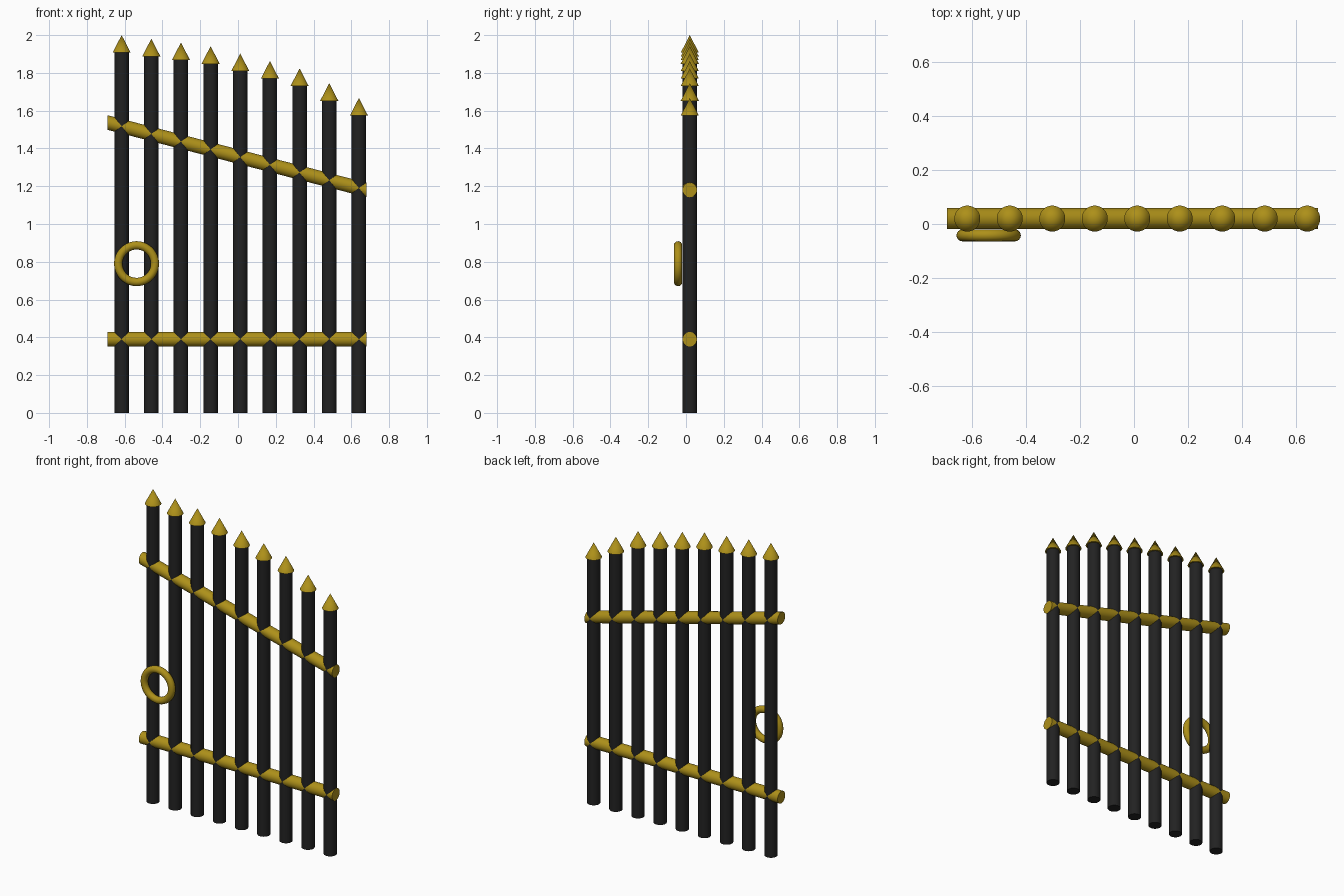
import bpy, math
from mathutils import Matrix

if "Cube" in bpy.data.objects:
    bpy.data.objects.remove(bpy.data.objects["Cube"])


def material(name, rgb):
    m = bpy.data.materials.new(name)
    m.diffuse_color = (*rgb, 1)
    m.use_nodes = True
    m.node_tree.nodes["Principled BSDF"].inputs["Base Color"].default_value = m.diffuse_color
    return m


IRON = material("black iron", (0.016, 0.016, 0.016))
GOLD = material("gold", (0.42, 0.28, 0.01))
Y, R, SIDES = 0.02, 0.0385, 32


def finish(name, mat):
    ob = bpy.context.object
    ob.name = name
    ob.data.materials.append(mat)
    bpy.ops.object.shade_smooth_by_angle(angle=math.radians(35))
    return ob


def rail(name, z_left, z_right, x0=-0.69, x1=0.68):
    # rod along x, sheared so that its ends stay vertical
    bpy.ops.mesh.primitive_cylinder_add(vertices=SIDES, radius=R, depth=x1 - x0)
    ob = finish(name, GOLD)
    ob.data.transform(Matrix.Rotation(math.pi / 2, 4, 'Y'))
    slope = (z_right - z_left) / (x1 - x0)
    for v in ob.data.vertices:
        v.co.z += slope * v.co.x
    ob.location = ((x0 + x1) / 2, Y, (z_left + z_right) / 2)


# Upright bars with pointed tips, heights stepping down to the right
UNIT, TIP = 0.0196, 0.093
for i, drop in enumerate((0, 1, 2, 3, 5, 7, 9, 13, 17)):
    x = -0.616 + i * 0.157
    top = 2.0 - drop * UNIT
    h = top - TIP
    bpy.ops.mesh.primitive_cylinder_add(vertices=SIDES, radius=R, depth=h,
                                        location=(x, Y, h / 2))
    finish(f"bar_{i + 1}", IRON)
    bpy.ops.mesh.primitive_cone_add(vertices=SIDES, radius1=0.048, radius2=0,
                                    depth=TIP, location=(x, Y, h + TIP / 2))
    finish(f"tip_{i + 1}", GOLD)

# Rails
rail("lower_rail", 0.39, 0.39)
rail("upper_rail", 1.537, 1.18)

# Ring handle on the front
bpy.ops.mesh.primitive_torus_add(major_radius=0.097, minor_radius=0.022,
                                 major_segments=48, minor_segments=16,
                                 location=(-0.537, -0.042, 0.79),
                                 rotation=(math.pi / 2, 0, 0))
finish("ring_handle", GOLD)
